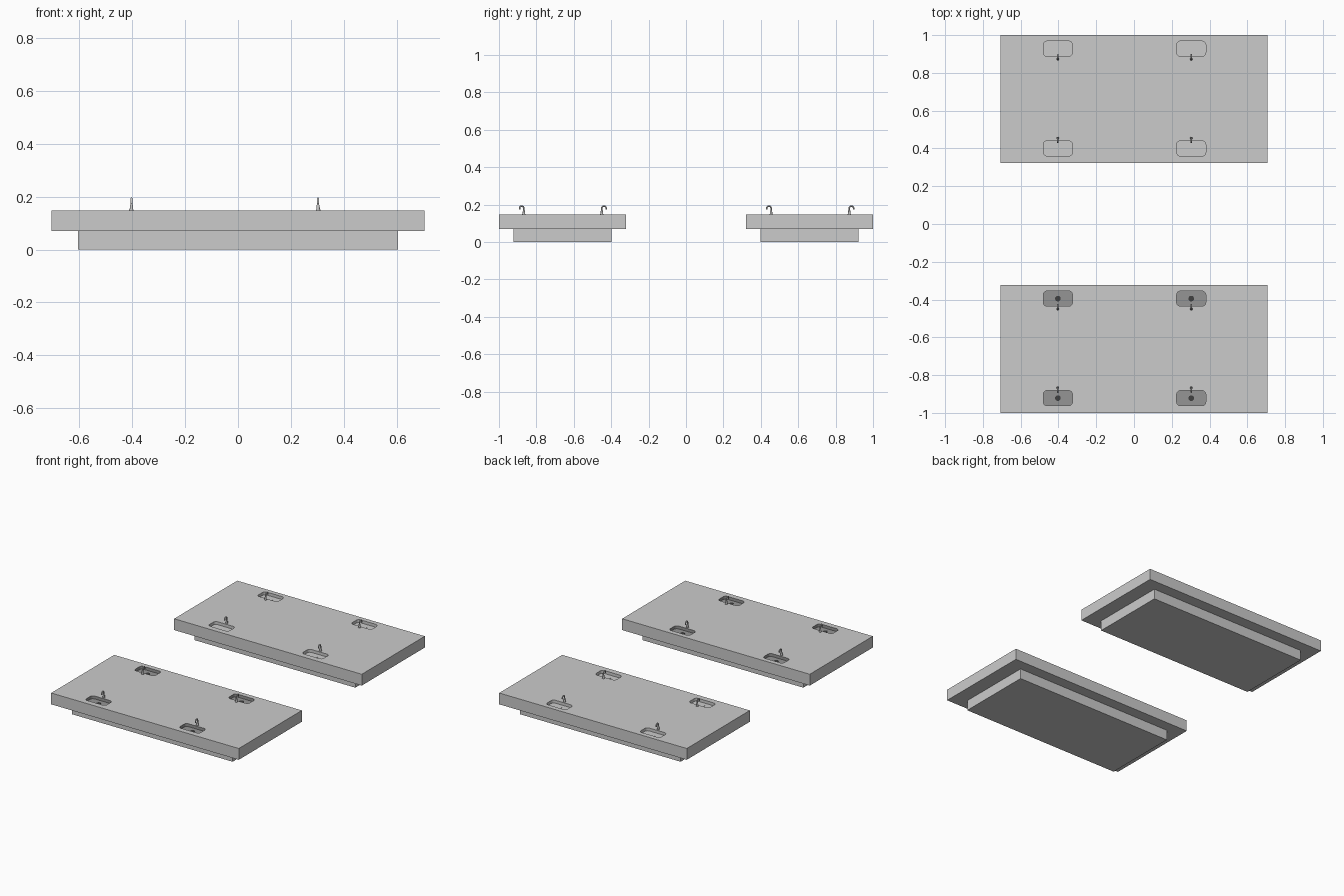
import bpy, bmesh, math
from mathutils import Matrix, Vector

if "Cube" in bpy.data.objects:
    bpy.data.objects.remove(bpy.data.objects["Cube"])

TOP, DEPTH = 0.147, 0.02
SINK_X = (-0.403, 0.303)


def material(name, v):
    m = bpy.data.materials.new(name)
    m.diffuse_color = (v, v, v, 1)
    m.use_nodes = True
    m.node_tree.nodes["Principled BSDF"].inputs["Base Color"].default_value = m.diffuse_color
    return m


def new_object(name, bm):
    bmesh.ops.recalc_face_normals(bm, faces=bm.faces[:])
    me = bpy.data.meshes.new(name)
    bm.to_mesh(me)
    bm.free()
    ob = bpy.data.objects.new(name, me)
    bpy.context.collection.objects.link(ob)
    return ob


def box(name, x, y0, y1, z0, z1):
    bm = bmesh.new()
    m = Matrix.Translation((0, (y0 + y1) / 2, (z0 + z1) / 2)) @ Matrix.Diagonal((2 * x, y1 - y0, z1 - z0, 1))
    bmesh.ops.create_cube(bm, size=1, matrix=m)
    return new_object(name, bm)


def rounded_prism(bm, cx, cy, hx, hy, r, z0, z1):
    pts = []
    for k, (sx, sy) in enumerate(((1, 1), (-1, 1), (-1, -1), (1, -1))):
        for i in range(7):
            a = math.pi / 2 * (k + i / 6)
            pts.append((cx + sx * (hx - r) + r * math.cos(a), cy + sy * (hy - r) + r * math.sin(a), z0))
    f = bm.faces.new([bm.verts.new(p) for p in pts])
    ext = bmesh.ops.extrude_face_region(bm, geom=[f])
    bmesh.ops.translate(bm, verts=[v for v in ext["geom"] if isinstance(v, bmesh.types.BMVert)],
                        vec=(0, 0, z1 - z0))


def cylinder(bm, x, y, z0, z1, r, r2=None):
    bmesh.ops.create_cone(bm, cap_ends=True, segments=20, radius1=r, radius2=r if r2 is None else r2,
                          depth=z1 - z0, matrix=Matrix.Translation((x, y, (z0 + z1) / 2)))


def smooth(ob):
    bpy.ops.object.select_all(action='DESELECT')
    ob.select_set(True)
    bpy.context.view_layer.objects.active = ob
    bpy.ops.object.shade_smooth_by_angle()


def faucet(name, x, y, d):
    # gooseneck tube, bending in direction d
    r = 0.0115
    path = [Vector((x, y, TOP)), Vector((x, y, 0.181))]
    for i in range(1, 9):
        a = math.pi * i / 8
        path.append(Vector((x, y + d * r * (1 - math.cos(a)), 0.181 + r * math.sin(a))))
    path.append(Vector((x, y + d * 2 * r, 0.174)))
    bm = bmesh.new()
    rings = []
    for i, p in enumerate(path):
        t = (path[min(i + 1, len(path) - 1)] - path[max(i - 1, 0)]).normalized()
        side = Vector((1, 0, 0))
        up = t.cross(side)
        rings.append([bm.verts.new(p + 0.0042 * (math.cos(b) * side + math.sin(b) * up))
                      for b in (2 * math.pi * j / 12 for j in range(12))])
    for a, b in zip(rings, rings[1:]):
        for j in range(12):
            bm.faces.new((a[j], a[(j + 1) % 12], b[(j + 1) % 12], b[j]))
    bm.faces.new(rings[0])
    bm.faces.new(rings[-1])
    # foot and collar
    cylinder(bm, x, y, TOP, TOP + 0.004, 0.0085)
    cylinder(bm, x, y, TOP + 0.004, TOP + 0.022, 0.0068, 0.0055)
    smooth(new_object(name, bm))


def counter(side, sign, sink_ys, dark, hole_mat):
    y0, y1 = sorted((sign * 0.322, sign * 1.0))
    b0, b1 = sorted((sign * 0.397, sign * 0.922))
    box(side + "_counter_base", 0.605, b0, b1, 0, 0.07)
    slab = box(side + "_counter_top", 0.706, y0, y1, 0.07, TOP)

    # basins cut into the slab
    bm = bmesh.new()
    for x in SINK_X:
        for y in sink_ys:
            rounded_prism(bm, x, y, 0.077, 0.04, 0.02, TOP - DEPTH, TOP + 0.05)
    cutter = new_object(side + "_basin_cutter", bm)
    cutter.hide_render = True
    mod = slab.modifiers.new("basins", 'BOOLEAN')
    mod.operation, mod.solver, mod.object = 'DIFFERENCE', 'EXACT', cutter
    bpy.context.view_layer.objects.active = slab
    bpy.ops.object.modifier_apply(modifier=mod.name)
    bpy.data.objects.remove(cutter)

    # darker basin interiors
    if dark:
        slab.data.materials.clear()
        slab.data.materials.append(material("counter_grey", 0.8))
        slab.data.materials.append(dark)
        for f in slab.data.polygons:
            c = f.center
            inside = abs(c.x) < 0.7 and y0 + 0.005 < c.y < y1 - 0.005 and 0.08 < c.z < TOP - 0.001
            f.material_index = int(inside)
    smooth(slab)

    mid = sum(sink_ys) / 2
    for i, x in enumerate(SINK_X):
        for j, y in enumerate(sink_ys):
            tag = f"{side}_{i}_{j}"
            # drain
            bm = bmesh.new()
            cylinder(bm, x, y, TOP - DEPTH - 0.002, TOP - DEPTH + 0.0015, 0.015)
            drain = new_object("drain_" + tag, bm)
            if hole_mat:
                drain.data.materials.append(hole_mat)
            smooth(drain)
            # tap stands between the basins and reaches outward over its own
            d = 1 if y > mid else -1
            faucet("faucet_" + tag, x, y - d * 0.055, d)


counter("front", -1, (-0.922, -0.395), material("basin_dark", 0.3), material("drain_dark", 0.05))
counter("back", 1, (0.4, 0.928), None, None)
